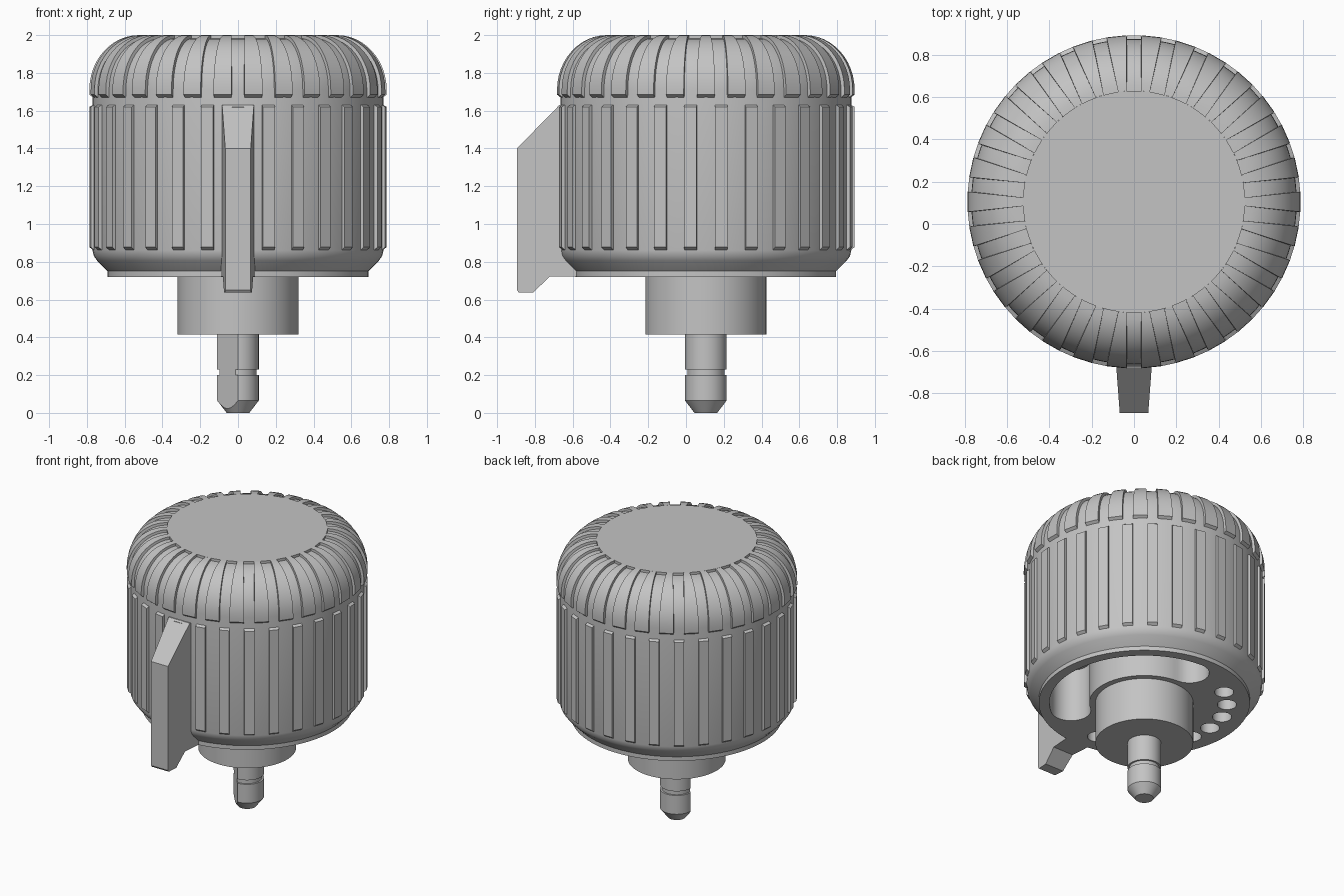
import bpy, bmesh
from math import sin, cos, pi, radians, tan

if "Cube" in bpy.data.objects:
    bpy.data.objects.remove(bpy.data.objects["Cube"])

AXIS_Y = 0.105      # the knob's turning axis
RIBS = 30
STEP = 2 * pi / RIBS
RIB_R = 0.787

gray = bpy.data.materials.new("plain gray")
gray.use_nodes = True
COLOR = (0.55, 0.55, 0.55, 1)
gray.diffuse_color = COLOR
gray.node_tree.nodes["Principled BSDF"].inputs["Base Color"].default_value = COLOR


def loft(bm, loops):
    """Bridge equal-length point loops and cap both ends."""
    rows = [[bm.verts.new(p) for p in loop] for loop in loops]
    n = len(rows[0])
    for a, b in zip(rows, rows[1:]):
        for i in range(n):
            j = (i + 1) % n
            bm.faces.new((a[i], a[j], b[j], b[i]))
    bm.faces.new(rows[0][::-1])
    bm.faces.new(rows[-1])


def ring(r, z, n=96, x=0, y=0):
    return [(x + r * cos(2 * pi * i / n), y + r * sin(2 * pi * i / n), z) for i in range(n)]


def finish(name, bm, y=AXIS_Y):
    bmesh.ops.recalc_face_normals(bm, faces=bm.faces)
    mesh = bpy.data.meshes.new(name)
    bm.to_mesh(mesh)
    bm.free()
    mesh.materials.append(gray)
    ob = bpy.data.objects.new(name, mesh)
    ob.location.y = y
    bpy.context.collection.objects.link(ob)
    return ob


def smooth(ob):
    bpy.ops.object.select_all(action='DESELECT')
    ob.select_set(True)
    bpy.context.view_layer.objects.active = ob
    bpy.ops.object.shade_smooth_by_angle(angle=radians(30))


def lathe(name, profile, n=96):
    bm = bmesh.new()
    loft(bm, [ring(r, z, n) for r, z in profile])
    return finish(name, bm)


def dome(r, h, steps=12):
    """Quarter ellipse from the side wall up to the flat top."""
    return [(0.525 + r * cos(pi / 2 * i / steps), 1.71 + h * sin(pi / 2 * i / steps))
            for i in range(steps + 1)]


# Knob body with flared base, domed shoulder and raised top disc
body = lathe("knob_body",
             [(0.69, 0.72), (0.69, 0.75), (0.745, 0.805), (0.763, 0.83), (0.77, 0.86)]
             + dome(0.245, 0.272) + [(0.525, 2.0)])

# Underside cutters: curved pocket and a row of round holes
bm = bmesh.new()
start, end, mid, half = radians(-52), radians(87), 0.49, 0.13
outline = []
for i in range(33):
    a = start + (end - start) * i / 32
    outline.append(((mid + half) * cos(a), (mid + half) * sin(a)))
for i in range(1, 12):
    a = end + pi * i / 12
    outline.append((mid * cos(end) + half * cos(a), mid * sin(end) + half * sin(a)))
for i in range(33):
    a = end + (start - end) * i / 32
    outline.append(((mid - half) * cos(a), (mid - half) * sin(a)))
for i in range(1, 12):
    a = start + pi + pi * i / 12
    outline.append((mid * cos(start) + half * cos(a), mid * sin(start) + half * sin(a)))
loft(bm, [[(x, y, z) for x, y in outline] for z in (0.6, 1.1)])
for i in range(9):
    a = radians(125 + 17.5 * i)
    loft(bm, [ring(0.063, z, 24, 0.54 * cos(a), 0.54 * sin(a)) for z in (0.6, 0.9)])
cutter = finish("underside_cutter", bm)
cutter.hide_render = True

cut = body.modifiers.new("underside", 'BOOLEAN')
cut.operation = 'DIFFERENCE'
cut.solver = 'EXACT'
cut.object = cutter
bpy.context.view_layer.objects.active = body
bpy.ops.object.modifier_apply(modifier=cut.name)
bpy.data.objects.remove(cutter)
smooth(body)


def spoke(points, a):
    """Place (radius, sideways, height) points at angle a."""
    return [(r * cos(a) - s * sin(a), r * sin(a) + s * cos(a), z) for r, s, z in points]


# Straight grip ribs on the side wall
bm = bmesh.new()
w = 0.033
for i in range(RIBS):
    a = pi / 2 + STEP * i
    loft(bm, [spoke([(0.75, -w, z), (r, -w, z), (r, w, z), (0.75, w, z)], a)
              for r, z in ((0.766, 0.86), (RIB_R, 0.877), (RIB_R, 1.62), (0.766, 1.633))])
smooth(finish("side_ribs", bm))

# Tapered ribs that follow the shoulder, with even gaps between them
bm = bmesh.new()
path = [(0.766, 1.668), (RIB_R, 1.685)] + dome(0.262, 0.29)
for i in range(RIBS):
    a = pi / 2 + STEP * (i + 0.5)
    loops = []
    for r, z in path:
        s = r * tan(STEP / 2) - 0.035
        ri = 0.525 + (r - 0.525) * 0.8
        zi = z - max(0, z - 1.71) * 0.17
        loops.append(spoke([(ri, -s, zi), (r, -s, z), (r, s, z), (ri, s, zi)], a))
    loft(bm, loops)
smooth(finish("shoulder_ribs", bm))

# Hub below the knob
smooth(lathe("hub", [(0.32, 0.415), (0.32, 0.80)]))

# Grooved shaft with a tapered tip and a flat along one side
bm = bmesh.new()
loft(bm, [ring(r, z, 48) for r, z in
          ((0.06, 0), (0.11, 0.065), (0.11, 0.2), (0.098, 0.2),
           (0.098, 0.23), (0.11, 0.23), (0.11, 0.45))])
normal = (-0.7071, -0.7071, 0)
res = bmesh.ops.bisect_plane(bm, geom=bm.verts[:] + bm.edges[:] + bm.faces[:],
                             plane_co=[c * 0.078 for c in normal], plane_no=normal,
                             clear_outer=True)
bmesh.ops.holes_fill(bm, edges=[e for e in bm.edges if e.is_boundary], sides=0)
smooth(finish("shaft", bm))

# Pointer lever on the front, narrowing towards its outer edge
side = [(-0.60, 1.63), (-0.67, 1.63), (-0.895, 1.40), (-0.895, 0.65), (-0.885, 0.637),
        (-0.81, 0.637), (-0.72, 0.722), (-0.57, 0.722)]
bm = bmesh.new()
loft(bm, [[(k * (0.085 + 0.075 * (y + 0.66)), y, z) for y, z in side] for k in (-1, 1)])
smooth(finish("pointer_lever", bm, 0))
